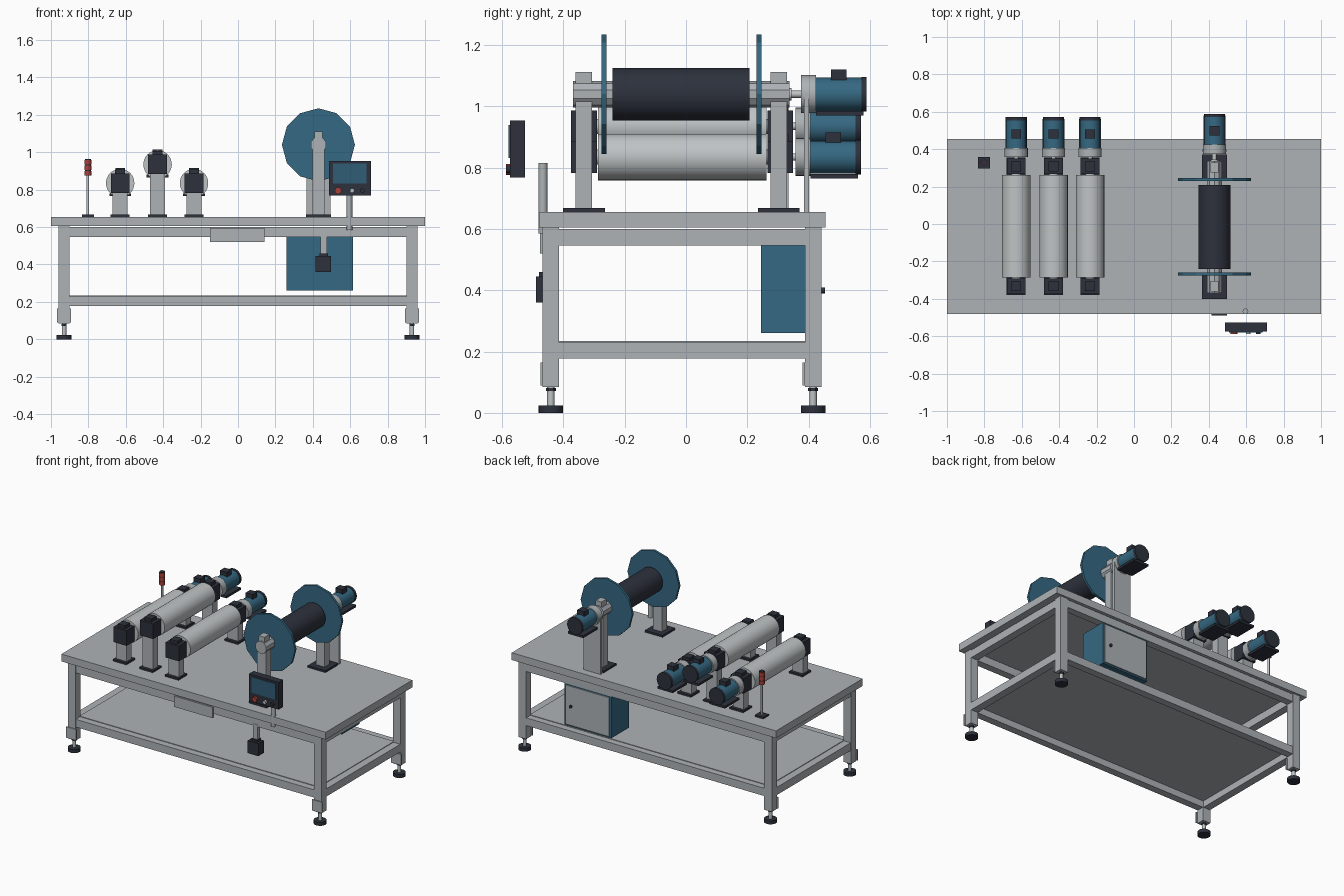
import bpy, bmesh, math
from mathutils import Matrix, Vector

if "Cube" in bpy.data.objects:
    bpy.data.objects.remove(bpy.data.objects["Cube"])


def material(name, r, g, b):
    m = bpy.data.materials.new(name)
    m.diffuse_color = (r, g, b, 1)
    m.use_nodes = True
    m.node_tree.nodes["Principled BSDF"].inputs["Base Color"].default_value = m.diffuse_color
    return m


GREY = material("painted grey", 0.42, 0.45, 0.47)
STEEL = material("bright steel", 0.52, 0.55, 0.56)
BLUE = material("machine blue", 0.036, 0.14, 0.225)
DARK = material("dark slate", 0.026, 0.031, 0.046)
RED = material("signal red", 0.42, 0.05, 0.04)
SCREEN = material("screen teal", 0.03, 0.11, 0.18)


def finish(name, bm, mat, smooth=False):
    me = bpy.data.meshes.new(name)
    bmesh.ops.recalc_face_normals(bm, faces=bm.faces)
    bm.to_mesh(me)
    bm.free()
    ob = bpy.data.objects.new(name, me)
    bpy.context.collection.objects.link(ob)
    me.materials.append(mat)
    if smooth:
        bpy.ops.object.select_all(action='DESELECT')
        ob.select_set(True)
        bpy.context.view_layer.objects.active = ob
        bpy.ops.object.shade_smooth_by_angle(angle=math.radians(35))
    return ob


def box(name, x, y, z, mat):
    """Box from (min, max) pairs."""
    bm = bmesh.new()
    size = Vector((x[1] - x[0], y[1] - y[0], z[1] - z[0]))
    mid = Vector((sum(x) / 2, sum(y) / 2, sum(z) / 2))
    bmesh.ops.create_cube(bm, size=1, matrix=Matrix.Translation(mid) @ Matrix.Diagonal(size).to_4x4())
    return finish(name, bm, mat)


def cyl(name, axis, a, b, span, r, mat, sides=24, smooth=True):
    """Cylinder on 'y' (a=x, b=z) or 'z' (a=x, b=y)."""
    bm = bmesh.new()
    mid = sum(span) / 2
    if axis == 'y':
        m = Matrix.Translation((a, mid, b)) @ Matrix.Rotation(math.pi / 2, 4, 'X')
    else:
        m = Matrix.Translation((a, b, mid))
    bmesh.ops.create_cone(bm, cap_ends=True, segments=sides, radius1=r, radius2=r,
                          depth=span[1] - span[0], matrix=m)
    return finish(name, bm, mat, smooth)


def around(c, h):
    return (c - h, c + h)


# Table top, legs and levelling feet
box("table_top", (-1, 1), (-0.48, 0.455), (0.605, 0.655), GREY)
LEG_Y = (-0.441, 0.415)
for sx in (-0.93, 0.93):
    for ly in LEG_Y:
        box("leg", around(sx, 0.029), around(ly, 0.027), (0.085, 0.605), GREY)
        box("foot_bracket", around(sx, 0.038), (ly - 0.034, ly - 0.026), (0.09, 0.165), GREY)
        cyl("foot_pad", 'z', sx, ly, (0, 0.024), 0.04, DARK)
        cyl("foot_stem", 'z', sx, ly, (0.02, 0.09), 0.012, STEEL, 12)
        cyl("foot_nut", 'z', sx, ly, (0.072, 0.082), 0.016, DARK, 6, False)

# Upper and lower frame rails with the shelf
for z in ((0.547, 0.6), (0.177, 0.23)):
    for ly in LEG_Y:
        box("long_rail", (-0.905, 0.905), around(ly, 0.025), z, GREY)
    for sx in (-0.93, 0.93):
        box("side_rail", around(sx, 0.026), (-0.42, 0.395), z, GREY)
box("lower_shelf", (-0.905, 0.905), (-0.42, 0.395), (0.222, 0.234), GREY)
box("front_plate", (-0.15, 0.142), (-0.476, -0.463), (0.52, 0.594), GREY)

# Hanging pedal box at the front
box("pedal_hanger", (0.44, 0.475), (-0.468, -0.44), (0.44, 0.56), GREY)
box("pedal_box", (0.415, 0.496), (-0.489, -0.43), (0.36, 0.445), DARK)
box("pedal_neck", (0.435, 0.48), (-0.48, -0.435), (0.445, 0.46), DARK)

# Electrical cabinet at the back
box("cabinet", (0.26, 0.615), (0.245, 0.436), (0.26, 0.547), BLUE)
box("cabinet_door", (0.272, 0.603), (0.436, 0.443), (0.27, 0.537), GREY)
cyl("cabinet_knob", 'y', 0.56, 0.4, (0.443, 0.453), 0.01, DARK, 12)


def motor(x, z, y):
    """Drive motor whose gearbox starts at y."""
    cyl("drive_shaft", 'y', x, z, (y - 0.06, y), 0.012, STEEL, 12)
    cyl("gearbox", 'y', x, z, (y, y + 0.05), 0.062, GREY)
    cyl("motor_body", 'y', x, z, (y + 0.05, y + 0.197), 0.054, BLUE)
    cyl("motor_cap", 'y', x, z, (y + 0.197, y + 0.214), 0.057, DARK)
    box("motor_base", around(x, 0.058), (y + 0.05, y + 0.205), (z - 0.07, z - 0.055), DARK)
    box("terminal_box", around(x, 0.026), around(y + 0.124, 0.025), (z + 0.045, z + 0.08), DARK)


# Three driven rollers
for x, z in ((-0.63, 0.835), (-0.43, 0.935), (-0.235, 0.835)):
    cyl("roller", 'y', x, z, (-0.287, 0.263), 0.076, STEEL, 32)
    cyl("roller_shaft", 'y', x, z, (-0.34, 0.33), 0.025, STEEL, 16)
    for y in (-0.333, 0.308):
        box("roller_base", around(x, 0.051), around(y, 0.047), (0.655, 0.667), DARK)
        box("roller_post", around(x, 0.04), around(y, 0.027), (0.665, z - 0.05), GREY)
        box("roller_bearing", around(x, 0.05), around(y, 0.042), around(z, 0.052), DARK)
        box("bearing_cap", around(x, 0.027), around(y, 0.026), (z + 0.05, z + 0.073), DARK)
    motor(x, z, 0.357)

# Reel with its supports and drive
RX, RZ = 0.43, 1.04
cyl("reel_shaft", 'y', RX, RZ, (-0.345, 0.345), 0.02, STEEL, 16)
cyl("reel_core", 'y', RX, RZ, (-0.24, 0.208), 0.086, DARK, 32)
for y in (-0.268, 0.238):
    cyl("reel_flange", 'y', RX, RZ, around(y, 0.008), 0.195, BLUE, 12, False)
for y, span in ((-0.333, (-0.368, -0.24)), (0.303, (0.208, 0.338))):
    cyl("reel_bearing", 'y', RX, RZ, span, 0.043, GREY, 10, False)
    box("reel_base", around(RX, 0.067), around(y, 0.068), (0.655, 0.668), DARK)
    box("reel_post", around(RX, 0.033), around(y, 0.027), (0.665, RZ), GREY)
    box("bearing_block", around(RX, 0.022), around(y, 0.027), (RZ, 1.112), GREY)
box("motor_support", around(RX, 0.065), (0.385, 0.402), (0.655, RZ), GREY)
motor(RX, RZ, 0.375)

# Signal tower
TX, TY = -0.803, 0.328
box("tower_base", around(TX, 0.032), around(TY, 0.03), (0.655, 0.666), DARK)
cyl("tower_pole", 'z', TX, TY, (0.66, 0.88), 0.007, STEEL, 12)
for i in range(3):
    z = 0.875 + 0.03 * i
    cyl("tower_lamp", 'z', TX, TY, (z, z + 0.025), 0.019, RED, 16)
    cyl("tower_ring", 'z', TX, TY, (z + 0.025, z + 0.03), 0.016, DARK, 16)

# Control panel on its pole
cyl("panel_pole", 'z', 0.596, -0.467, (0.585, 0.815), 0.015, GREY, 16)
box("panel_housing", (0.486, 0.71), (-0.574, -0.526), (0.768, 0.954), DARK)
box("panel_screen", (0.508, 0.688), (-0.579, -0.573), (0.832, 0.94), SCREEN)
for name, x, r, mat in (("stop_button", 0.535, 0.018, RED), ("start_button", 0.61, 0.012, STEEL),
                        ("reset_button", 0.665, 0.012, DARK)):
    cyl(name, 'y', x, 0.795, (-0.588, -0.572), r, mat, 16)
